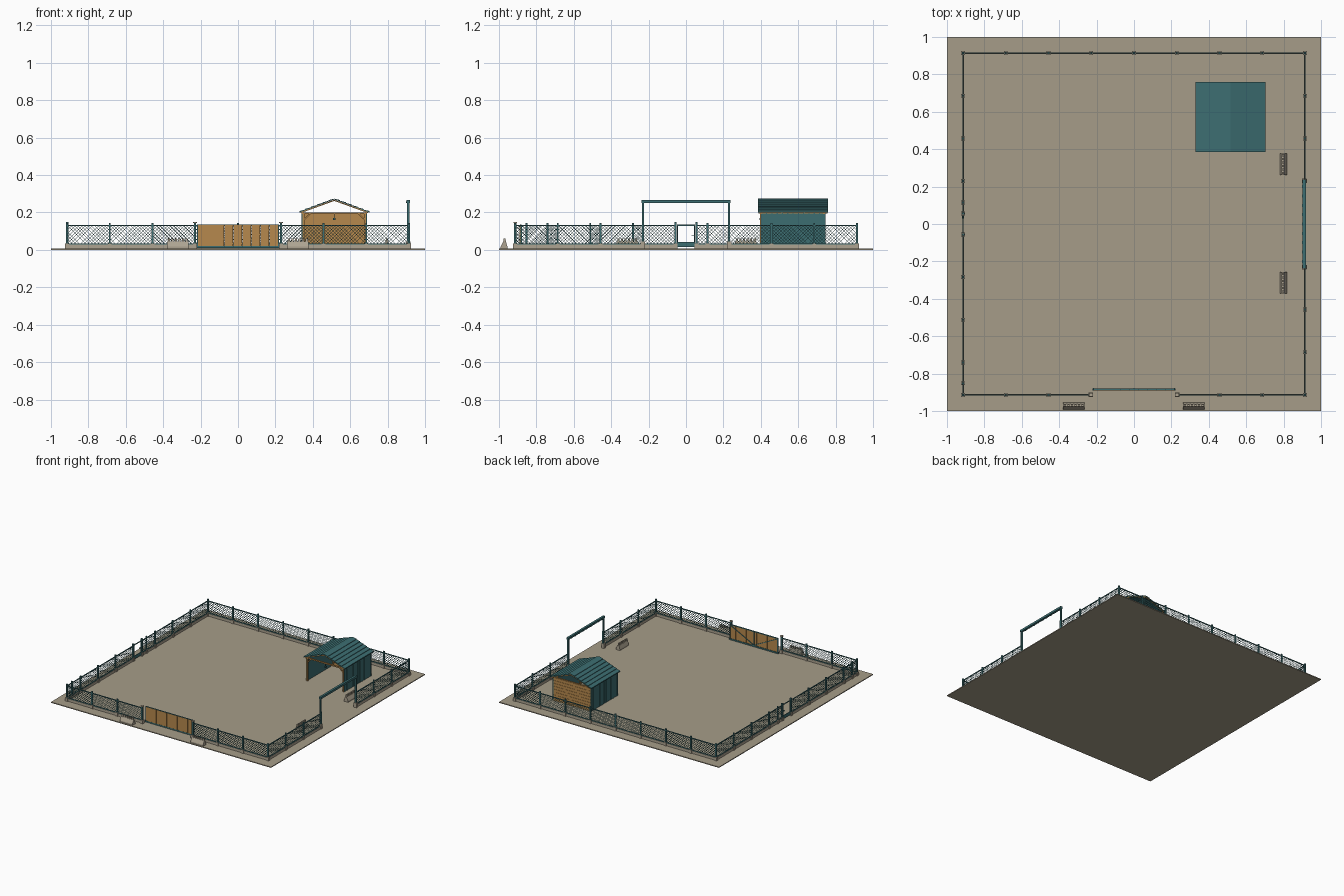
import bpy, bmesh
from mathutils import Vector, Matrix

if "Cube" in bpy.data.objects:
    bpy.data.objects.remove(bpy.data.objects["Cube"])


def material(name, rgb):
    m = bpy.data.materials.new(name)
    m.use_nodes = True
    m.diffuse_color = (*rgb, 1)
    m.node_tree.nodes["Principled BSDF"].inputs["Base Color"].default_value = (*rgb, 1)
    return m


GROUND = material("tan ground", (0.38, 0.335, 0.25))
CONCRETE = material("pale concrete", (0.42, 0.37, 0.285))
TEAL = material("teal metal", (0.045, 0.155, 0.165))
WOOD = material("warm wood", (0.47, 0.25, 0.075))


class Part:
    """Collects simple solids into one flat-shaded object."""

    def __init__(self, name, mat):
        self.name, self.mat, self.bm = name, mat, bmesh.new()

    def box(self, x0, x1, y0, y1, z0, z1):
        size = Matrix.Diagonal((x1 - x0, y1 - y0, z1 - z0, 1))
        mid = Matrix.Translation(((x0 + x1) / 2, (y0 + y1) / 2, (z0 + z1) / 2))
        bmesh.ops.create_cube(self.bm, size=1, matrix=mid @ size)

    def pillar(self, x, y, w, z0, z1):
        self.box(x - w / 2, x + w / 2, y - w / 2, y + w / 2, z0, z1)

    def bar(self, p, q, w):
        p, q = Vector(p), Vector(q)
        turn = (q - p).to_track_quat('Z', 'Y').to_matrix().to_4x4()
        size = Matrix.Diagonal((w, w, (q - p).length, 1))
        bmesh.ops.create_cube(self.bm, size=1, matrix=Matrix.Translation((p + q) / 2) @ turn @ size)

    def prism(self, profile, a, b, axis):
        """Extrudes an (across, z) profile from a to b along axis 'x' or 'y'."""
        def place(u, v, z):
            return (u, v, z) if axis == 'x' else (v, u, z)
        ends = [[self.bm.verts.new(place(u, v, z)) for v, z in profile] for u in (a, b)]
        n = len(profile)
        for end in ends:
            self.bm.faces.new(end)
        for i in range(n):
            j = (i + 1) % n
            self.bm.faces.new((ends[0][i], ends[0][j], ends[1][j], ends[1][i]))

    def done(self):
        bmesh.ops.recalc_face_normals(self.bm, faces=self.bm.faces[:])
        mesh = bpy.data.meshes.new(self.name)
        self.bm.to_mesh(mesh)
        self.bm.free()
        mesh.materials.append(self.mat)
        bpy.context.collection.objects.link(bpy.data.objects.new(self.name, mesh))


# Ground slab
Z = 0.007
ground = Part("ground", GROUND)
ground.box(-1, 1, -1, 1, 0, Z)
ground.done()

# Perimeter fence: kerb, footings, posts, rails and diagonal wire mesh
F, STEP, GATE = 0.914, 0.2285, 0.23
LOW, HIGH = 0.032, 0.13
kerb, footings = Part("fence_kerb", CONCRETE), Part("post_footings", CONCRETE)
posts, rails, wires = Part("fence_posts", TEAL), Part("fence_rails", TEAL), Part("fence_mesh", TEAL)
placed = set()


def fence_run(axis, fixed, stops):
    def at(u, z):
        return (u, fixed, z) if axis == 'x' else (fixed, u, z)

    def strip(part, u0, u1, half, z0, z1):
        if axis == 'x':
            part.box(u0, u1, fixed - half, fixed + half, z0, z1)
        else:
            part.box(fixed - half, fixed + half, u0, u1, z0, z1)

    for u in stops:
        x, y, _ = at(u, 0)
        if (x, y) not in placed:
            placed.add((x, y))
            posts.pillar(x, y, 0.01, Z, 0.145)
            footings.pillar(x, y, 0.02, Z, 0.035)
    for a, b in zip(stops, stops[1:]):
        strip(kerb, a, b, 0.004, Z, 0.028)
        strip(rails, a, b, 0.003, LOW - 0.003, LOW + 0.003)
        strip(rails, a, b, 0.003, HIGH - 0.003, HIGH + 0.003)
        c = a - (HIGH - LOW) + 0.009
        while c < b:
            u0, u1 = max(a, c), min(b, c + HIGH - LOW)
            z0, z1 = LOW + u0 - c, LOW + u1 - c
            if u1 - u0 > 0.003:
                wires.bar(at(u0, z0), at(u1, z1), 0.0018)
                wires.bar(at(a + b - u0, z0), at(a + b - u1, z1), 0.0018)
            c += 0.018


near = [-F, -F + STEP, -F + 2 * STEP, -GATE]
far = [-v for v in reversed(near)]
for side in (near, far):
    fence_run('x', -F, side)
    fence_run('y', F, side)
fence_run('x', F, [-F + STEP * i for i in range(8)] + [F])
fence_run('y', -F, [-F, -0.852, -0.74, -0.512, -0.284, -0.056])
fence_run('y', -F, [0.056, 0.115] + far)
for part in (kerb, footings, posts, rails, wires):
    part.done()

# Sliding front gate with planks, frame and inner braces
GY = -0.885
planks = Part("gate_planks", WOOD)
count = 9
for i in range(count):
    x = -0.215 + 0.43 * i / count
    planks.box(x, x + 0.43 / count - 0.002, GY - 0.004, GY + 0.002, 0.02, 0.134)
planks.done()
frame = Part("gate_frame", TEAL)
frame.box(-0.223, 0.223, GY - 0.005, GY + 0.006, 0.01, 0.021)
frame.box(-0.22, 0.22, GY - 0.003, GY + 0.006, 0.131, 0.137)
for x in (-0.217, 0, 0.217):
    frame.box(x - 0.003, x + 0.003, GY, GY + 0.007, 0.015, 0.134)
for s in (-1, 1):
    frame.bar((s * 0.215, GY + 0.004, 0.13), (0, GY + 0.004, 0.022), 0.005)
frame.done()
gate_posts, caps = Part("gate_posts", TEAL), Part("gate_post_caps", CONCRETE)
for s in (-1, 1):
    gate_posts.pillar(s * GATE, -F, 0.013, Z, 0.145)
    caps.pillar(s * GATE, -F, 0.019, 0.143, 0.15)
    caps.pillar(s * GATE, -F, 0.024, Z, 0.035)
gate_posts.done()
caps.done()

# Tall entrance arch with a row of small lamps
arch, bases = Part("entrance_arch", TEAL), Part("arch_bases", CONCRETE)
for s in (-1, 1):
    arch.pillar(F - 0.003, s * GATE, 0.013, Z, 0.256)
    bases.pillar(F - 0.003, s * GATE, 0.024, Z, 0.045)
arch.box(F - 0.012, F + 0.006, -0.237, 0.237, 0.25, 0.267)
for i in range(9):
    y = -0.2 + 0.05 * i
    arch.box(F - 0.017, F - 0.011, y - 0.008, y + 0.008, 0.252, 0.26)
arch.done()
bases.done()

# Small side door, open above its kick panel
door = Part("side_door", TEAL)
for s in (-1, 1):
    door.pillar(-F, s * 0.056, 0.013, Z, 0.148)
    door.box(-F - 0.003, -F + 0.003, s * 0.046 - 0.003, s * 0.046 + 0.003, 0.015, 0.135)
door.box(-F - 0.003, -F + 0.003, -0.046, 0.046, 0.129, 0.135)
door.box(-F - 0.002, -F + 0.002, -0.046, 0.046, 0.015, 0.042)
door.box(-F - 0.006, -F + 0.006, 0.03, 0.042, 0.076, 0.081)
door.done()

# Concrete barriers with a notched crest
barriers = Part("concrete_barriers", CONCRETE)


def barrier(axis, start, outer, sign):
    """Sloped outer side at 'outer'; the crest lies towards the inner side."""
    shape = [(0, Z), (0, 0.018), (0.014, 0.046), (0.028, 0.046), (0.036, 0.018), (0.036, Z)]
    barriers.prism([(outer + sign * v, z) for v, z in shape], start, start + 0.115, axis)
    tooth = [(0.014, 0.045), (0.016, 0.062), (0.026, 0.062), (0.028, 0.045)]
    for i in range(6):
        u = start + 0.005 + i * 0.019
        barriers.prism([(outer + sign * v, z) for v, z in tooth], u, u + 0.011, axis)


for start in (-0.38, 0.262):
    barrier('x', start, -0.991, 1)
    barrier('y', start - (0 if start > 0 else -0.008), 0.817, -1)
barriers.done()

# Shed walls: boarded sides and planked back, front and gables open
CX, X0, X1, Y0, Y1, EAVE = 0.515, 0.345, 0.685, 0.40, 0.745, 0.198
walls = Part("shed_side_walls", TEAL)
for x, s in ((X0, -1), (X1, 1)):
    walls.box(x - 0.003, x + 0.003, Y0, Y1, Z, EAVE)
    for i in range(13):
        y = Y0 + 0.003 + i * (Y1 - Y0 - 0.006) / 12
        walls.box(x + s * 0.003 - 0.002, x + s * 0.003 + 0.002, y - 0.003, y + 0.003, Z, EAVE)
walls.done()
back = Part("shed_back_wall", WOOD)
for i in range(8):
    z = Z + i * (EAVE - Z) / 8
    back.box(X0, X1, Y1 - 0.006, Y1, z, z + (EAVE - Z) / 8 - 0.0015)
back.box(X0, X1, Y1 - 0.005, Y1 - 0.002, Z, EAVE)
back.done()
timber = Part("shed_timber_frame", WOOD)
for y in (Y0, Y1 - 0.008):
    for x, s in ((X0 + 0.006, 1), (X1 - 0.006, -1)):
        timber.pillar(x, y, 0.011, Z, EAVE)
        timber.bar((x, y, 0.16), (x + s * 0.036, y, 0.194), 0.007)
    timber.box(X0 - 0.006, X1 + 0.006, y - 0.005, y + 0.005, EAVE - 0.007, EAVE + 0.003)
for x in (X0, X1):
    timber.box(x - 0.004, x + 0.004, 0.388, 0.757, EAVE - 0.003, EAVE + 0.005)
for i in range(4):
    y = 0.391 + i * 0.121
    for s in (-1, 1):
        timber.bar((CX + s * 0.18, y, EAVE + 0.002), (CX, y, 0.265), 0.006)
timber.done()

# Shed roof of overlapping sheets
roof = Part("shed_roof", TEAL)
HALF, RISE, ROWS = 0.187, 0.07, 6
for s in (-1, 1):
    for i in range(ROWS):
        a, b = i / ROWS, (i + 1) / ROWS
        sheet = [(a, 0), (a, 0.004), (b, 0.008), (b, 0)]
        roof.prism([(CX + s * HALF * t, 0.27 - RISE * t + h) for t, h in sheet], 0.385, 0.76, 'y')
roof.done()

# Hanging lamp under the front beam
lamp = Part("shed_lamp", TEAL)
lamp.pillar(CX, Y0, 0.004, 0.17, EAVE)
lamp.pillar(CX, Y0, 0.014, 0.161, 0.171)
lamp.done()
